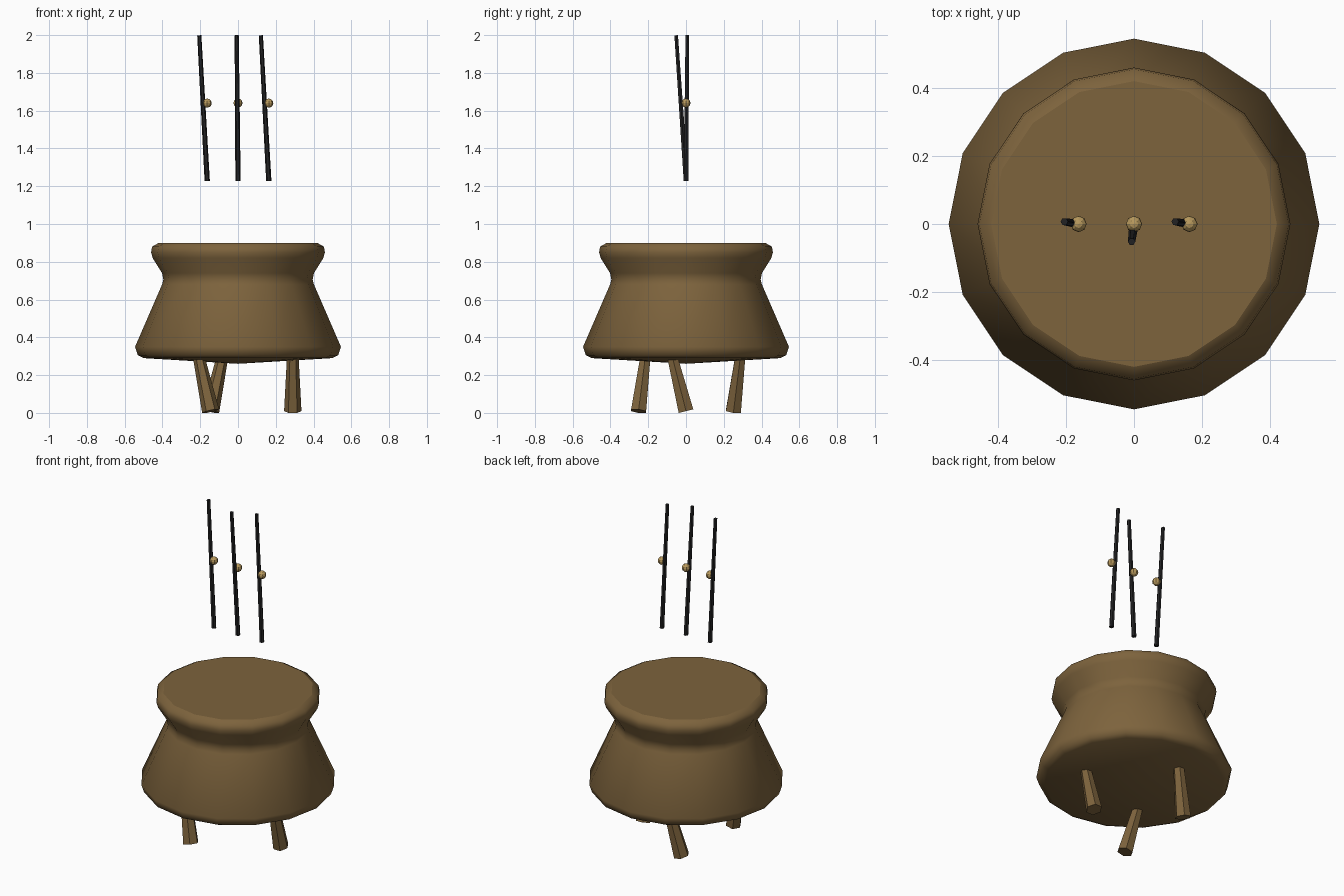
import bpy, bmesh, math
from mathutils import Vector, Matrix

if "Cube" in bpy.data.objects:
    bpy.data.objects.remove(bpy.data.objects["Cube"])


def material(name, rgb):
    m = bpy.data.materials.new(name)
    m.use_nodes = True
    m.diffuse_color = (*rgb, 1)
    m.node_tree.nodes["Principled BSDF"].inputs["Base Color"].default_value = (*rgb, 1)
    return m


wood = material("brown wood", (0.205, 0.125, 0.046))
black = material("black stick", (0.016, 0.016, 0.017))
gold = material("gold bead", (0.48, 0.32, 0.11))


def finish(name, bm, mat):
    bmesh.ops.recalc_face_normals(bm, faces=bm.faces)
    mesh = bpy.data.meshes.new(name)
    bm.to_mesh(mesh)
    bm.free()
    mesh.materials.append(mat)
    obj = bpy.data.objects.new(name, mesh)
    bpy.context.collection.objects.link(obj)
    return obj


def rod(name, start, end, r1, r2, sides, mat):
    """Tapered prism whose ends are square to its axis."""
    start, end = Vector(start), Vector(end)
    axis = end - start
    turn = Vector((0, 0, 1)).rotation_difference(axis).to_matrix().to_4x4()
    bm = bmesh.new()
    bmesh.ops.create_cone(bm, cap_ends=True, segments=sides, radius1=r1, radius2=r2,
                          depth=axis.length,
                          matrix=Matrix.Translation((start + end) / 2) @ turn
                          @ Matrix.Rotation(math.pi / 2, 4, "Z"))
    return finish(name, bm, mat)


# Pot: sixteen-sided lathe with a domed underside and a flat lid
SIDES = 16
profile = [(0.50, 0.29), (0.53, 0.305), (0.545, 0.35), (0.402, 0.68), (0.395, 0.705),
           (0.402, 0.74), (0.452, 0.82), (0.46, 0.85), (0.455, 0.88), (0.42, 0.90)]
bm = bmesh.new()
rings = []
for r, z in profile:
    rings.append([bm.verts.new((r * math.cos(a), r * math.sin(a), z))
                  for a in (math.tau * i / SIDES for i in range(SIDES))])
base = bm.verts.new((0, 0, 0.26))
for i in range(SIDES):
    j = (i + 1) % SIDES
    bm.faces.new((base, rings[0][j], rings[0][i]))
    for low, high in zip(rings, rings[1:]):
        bm.faces.new((low[i], low[j], high[j], high[i]))
for f in bm.faces:
    f.smooth = True
bm.faces.new(rings[-1])
finish("pot", bm, wood)

# Legs: three twisted around the centre
for n, name in enumerate(("left_leg", "back_leg", "front_leg")):
    spin = Matrix.Rotation(n * math.tau / 3, 3, "Z")
    rod(name, spin @ Vector((0.29, 0, 0.0095)), spin @ Vector((0.29, -0.072, 0.295)),
        0.046, 0.031, 6, wood)

# Floating sticks with a bead each
sticks = (("right", -0.163, -0.042, 0.007), ("middle", 0, -0.007, -0.052),
          ("left", 0.163, -0.042, 0.007))
for side, x, dx, dy in sticks:
    rod(side + "_stick", (x, 0, 1.228), (x + dx, dy, 1.999), 0.014, 0.011, 6, black)
    bm = bmesh.new()
    bmesh.ops.create_uvsphere(bm, u_segments=8, v_segments=6, radius=0.024,
                              matrix=Matrix.Translation((x, 0, 1.64)))
    finish(side + "_bead", bm, gold)
